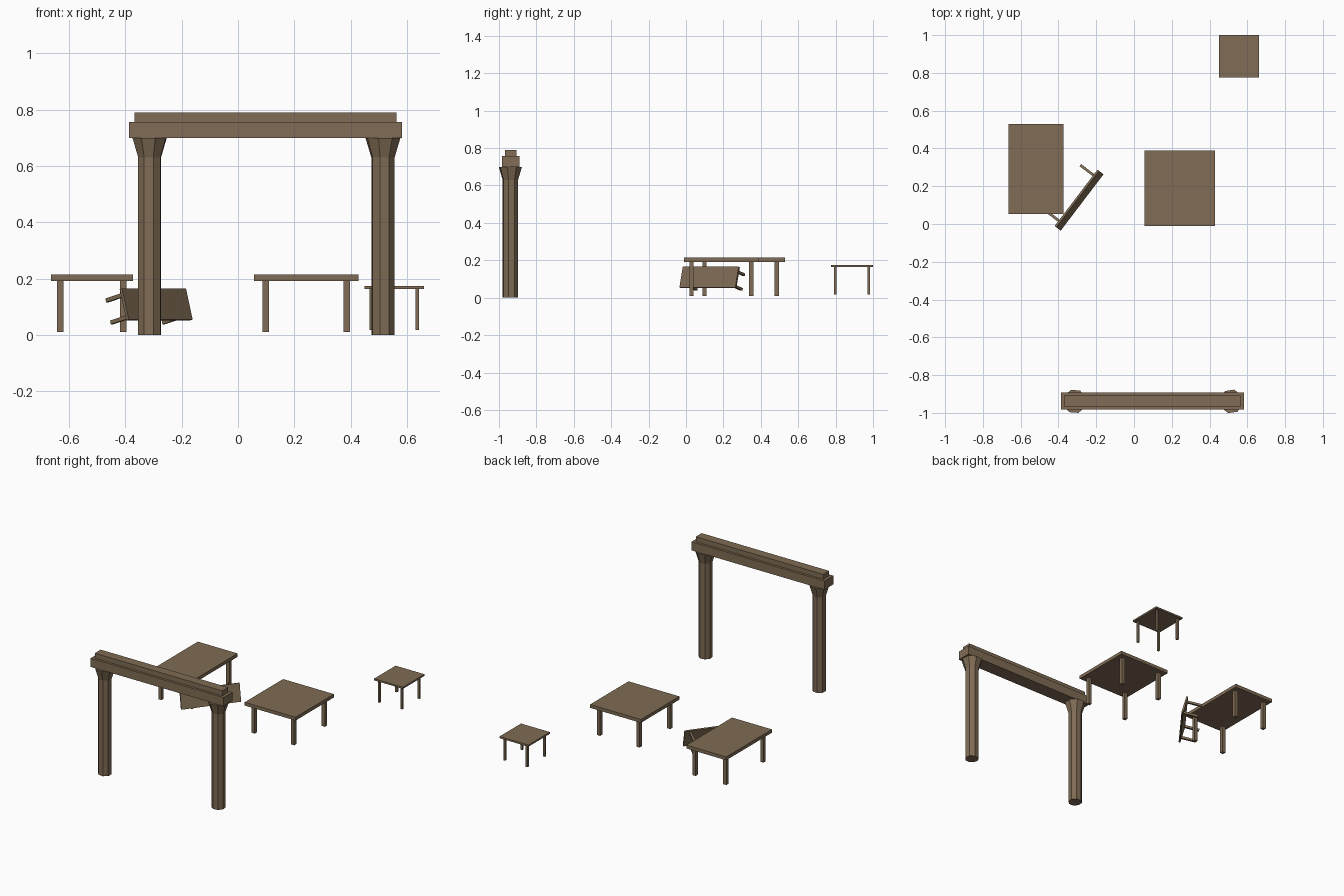
import bpy, bmesh, math
from mathutils import Matrix, Vector

if "Cube" in bpy.data.objects:
    bpy.data.objects.remove(bpy.data.objects["Cube"])

wood = bpy.data.materials.new("brown wood")
wood.diffuse_color = (0.215, 0.15, 0.09, 1)
wood.use_nodes = True
wood.node_tree.nodes["Principled BSDF"].inputs["Base Color"].default_value = wood.diffuse_color


def finish(name, bm, matrix=Matrix()):
    mesh = bpy.data.meshes.new(name)
    bm.to_mesh(mesh)
    bm.free()
    mesh.materials.append(wood)
    ob = bpy.data.objects.new(name, mesh)
    ob.matrix_world = matrix
    bpy.context.collection.objects.link(ob)
    return ob


def box(name, center, size, matrix=Matrix()):
    bm = bmesh.new()
    bmesh.ops.create_cube(bm, size=1, matrix=Matrix.Translation(center) @ Matrix.Diagonal((*size, 1)))
    return finish(name, bm, matrix)


def frustum(name, x, y, z0, z1, r0, r1, turn):
    bm = bmesh.new()
    m = Matrix.Translation((x, y, (z0 + z1) / 2)) @ Matrix.Rotation(math.radians(turn), 4, 'Z')
    bmesh.ops.create_cone(bm, cap_ends=True, segments=8, radius1=r0, radius2=r1, depth=z1 - z0, matrix=m)
    return finish(name, bm)


def table(name, matrix, size, thick, height, leg, inset):
    """Table with its top surface at local z = 0 and legs hanging below."""
    box(name + "_top", (0, 0, -thick / 2), (size[0], size[1], thick), matrix)
    leg_len = height - thick
    for i, (sx, sy) in enumerate(((-1, -1), (1, -1), (1, 1), (-1, 1))):
        pos = (sx * (size[0] / 2 - inset[0] - leg / 2),
               sy * (size[1] / 2 - inset[1] - leg / 2),
               -thick - leg_len / 2)
        box(f"{name}_leg_{i + 1}", pos, (leg, leg, leg_len), matrix)


# gateway: two octagonal columns with flared capitals
GY = -0.939
for side, x, turn in (("left", -0.314, 18), ("right", 0.515, -14)):
    frustum(side + "_column", x, GY, 0, 0.63, 0.0425, 0.0425, turn)
    frustum(side + "_capital", x, GY, 0.63, 0.70, 0.0425, 0.064, turn)

# stepped lintel
box("lintel", (0.098, GY + 0.002, 0.7285), (0.97, 0.092, 0.057))
box("lintel_cap", (0.098, GY + 0.002, 0.773), (0.93, 0.061, 0.033))

# standing tables
T = Matrix.Translation
table("left_table", T((-0.519, 0.292, 0.214)), (0.291, 0.476), 0.022, 0.204, 0.023, (0.022, 0.033))
table("middle_table", T((0.242, 0.189, 0.214)), (0.371, 0.4), 0.022, 0.204, 0.023, (0.03, 0.029))
table("small_table", T((0.555, 0.888, 0.174)), (0.211, 0.224), 0.011, 0.157, 0.0135, (0.017, 0.015))

# bench tipped over on its long side
u = Vector((0.605, 0.796, 0)).normalized()
n = Vector((0.769, -0.584, 0.26))
n = (n - u * n.dot(u)).normalized()
v = n.cross(u)
tipped = Matrix((u, v, n)).transposed().to_4x4()
tipped.translation = (-0.2865, 0.123, 0.11)
table("tipped_bench", tipped, (0.375, 0.115), 0.011, 0.103, 0.014, (0.029, 0.010))
